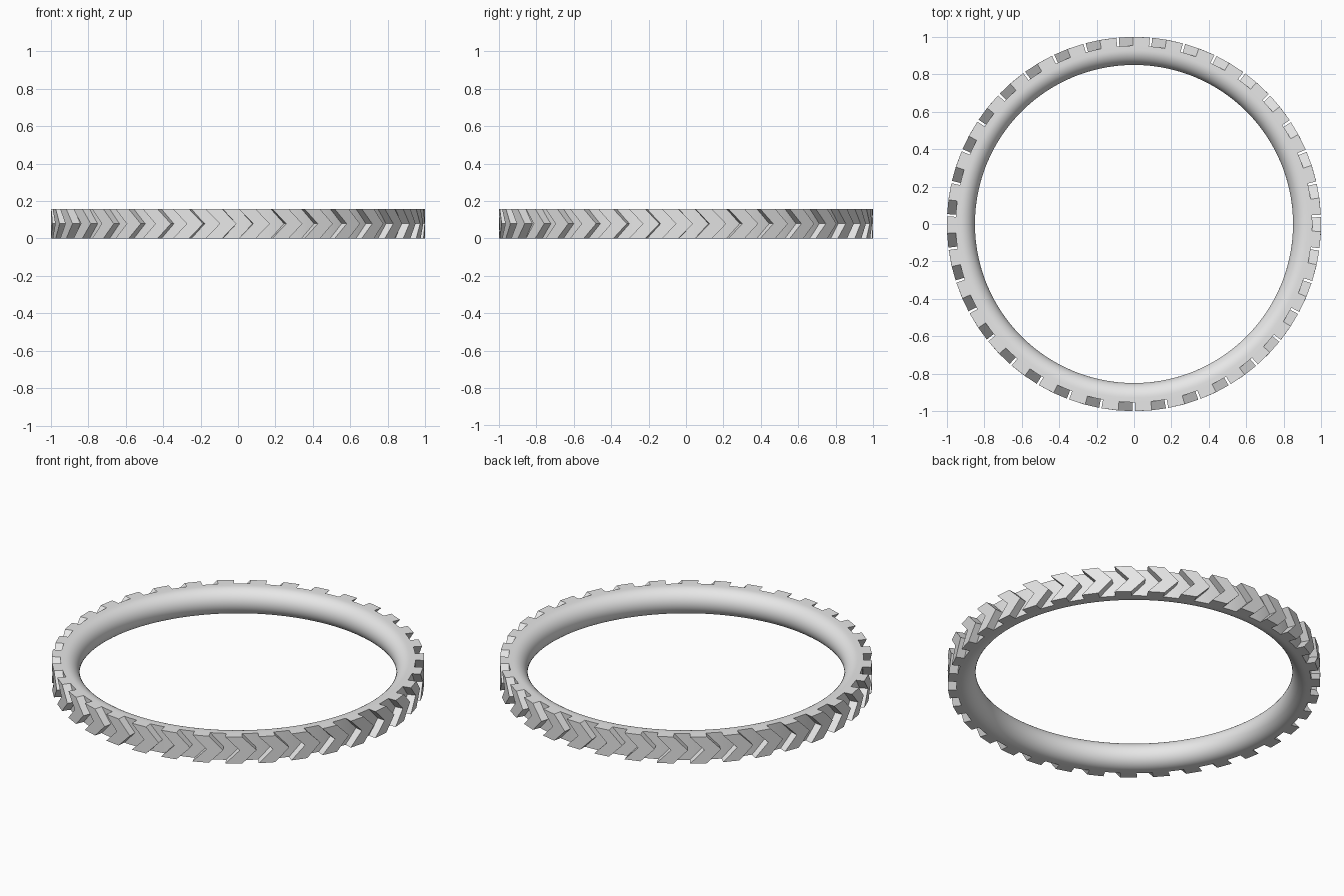
import bpy, bmesh, math
from mathutils import Matrix, Vector

cube = bpy.data.objects.get("Cube")
if cube:
    bpy.data.objects.remove(cube, do_unlink=True)

HEIGHT = 0.157
MID = HEIGHT / 2
INNER, BASE, OUTER = 0.85, 0.953, 1.0
TREADS = 35
PITCH = math.tau / TREADS

rubber = bpy.data.materials.new("light grey rubber")
rubber.use_nodes = True
grey = (0.8, 0.8, 0.8, 1)
rubber.diffuse_color = grey
rubber.node_tree.nodes["Principled BSDF"].inputs["Base Color"].default_value = grey


def finish(bm, name):
    bmesh.ops.recalc_face_normals(bm, faces=bm.faces)
    mesh = bpy.data.meshes.new(name)
    bm.to_mesh(mesh)
    bm.free()
    mesh.materials.append(rubber)
    obj = bpy.data.objects.new(name, mesh)
    bpy.context.collection.objects.link(obj)
    return obj


def polar(radius, angle, z):
    return Vector((radius * math.cos(angle), radius * math.sin(angle), z))


# Tyre body: rounded inner side, flat sides and a straight outer wall, spun round
bm = bmesh.new()
STEPS = 20
profile = [(BASE, HEIGHT)]
for i in range(STEPS + 1):
    a = math.pi * i / STEPS
    profile.append((INNER + MID - MID * math.sin(a), MID + MID * math.cos(a)))
profile.append((BASE, 0))
verts = [bm.verts.new((r, 0, z)) for r, z in profile]
edges = [bm.edges.new((v, verts[(i + 1) % len(verts)])) for i, v in enumerate(verts)]
bmesh.ops.spin(bm, geom=verts + edges, axis=(0, 0, 1), cent=(0, 0, 0),
               angle=math.tau, steps=TREADS * 4, use_merge=True)
bmesh.ops.remove_doubles(bm, verts=bm.verts, dist=0.0001)
body = finish(bm, "tyre_body")
bpy.ops.object.select_all(action="DESELECT")
body.select_set(True)
bpy.context.view_layer.objects.active = body
bpy.ops.object.shade_smooth_by_angle(angle=math.radians(30))

# Chevron treads: arrow-shaped blocks whose points lead anticlockwise
bm = bmesh.new()
WIDTH = 0.09      # angular length of a block
SWEEP = 0.077     # how far the point leads the ends
FRONT = -0.04     # leading end of the first block
for n in range(TREADS):
    turn = Matrix.Rotation(n * PITCH, 4, "Z")
    rings = []
    for z, lead in ((HEIGHT, 0), (MID, SWEEP), (0, 0)):
        front = FRONT + lead
        back = front - WIDTH
        corners = ((BASE - 0.01, back), (OUTER, back), (OUTER, front), (BASE - 0.01, front))
        rings.append([bm.verts.new(turn @ polar(r, a, z)) for r, a in corners])
    for upper, lower in zip(rings, rings[1:]):
        for i in range(4):
            j = (i + 1) % 4
            bm.faces.new((upper[i], upper[j], lower[j], lower[i]))
    bm.faces.new(rings[0])
    bm.faces.new(rings[-1])
finish(bm, "chevron_treads")
